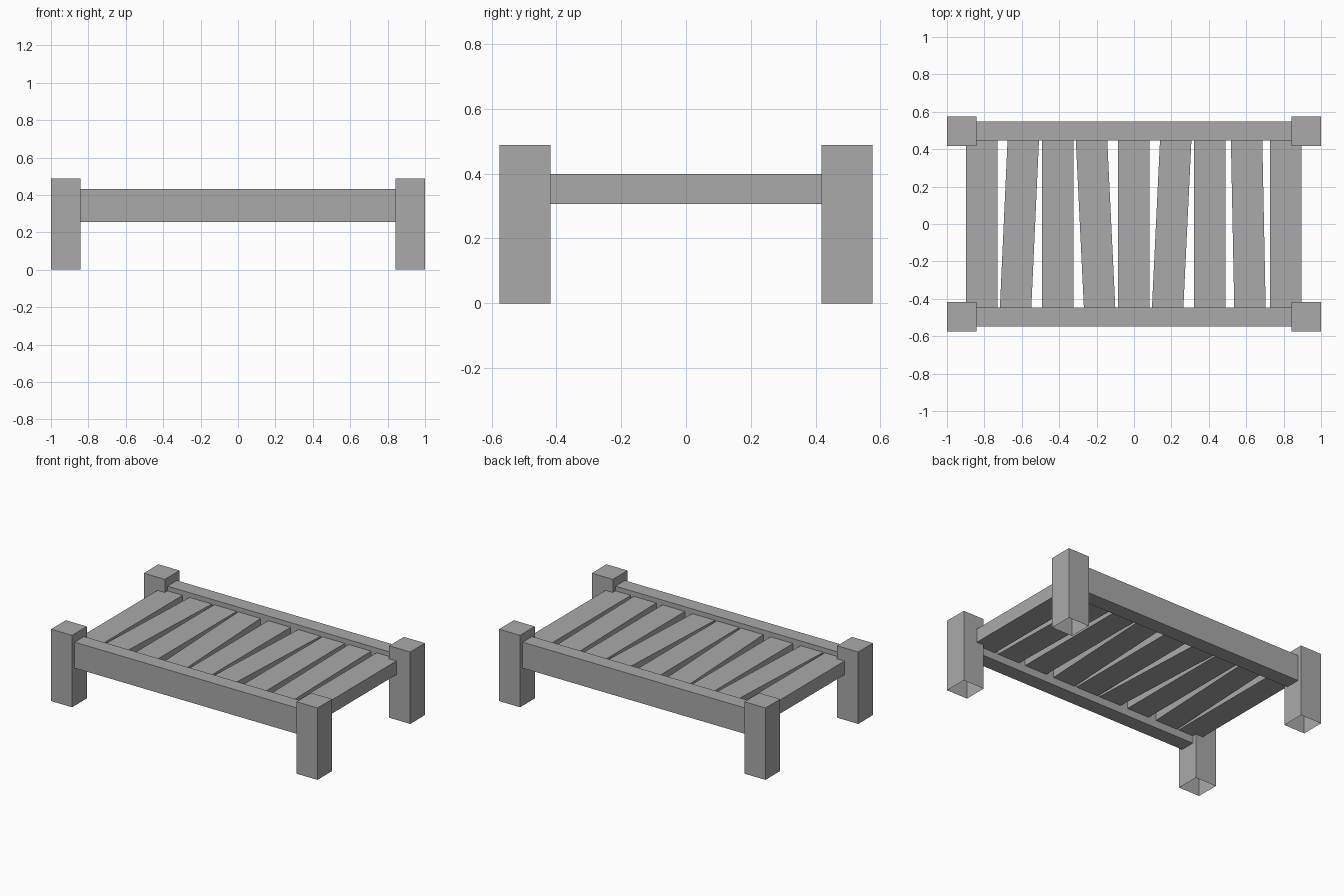
import bpy
import bmesh

cube = bpy.data.objects.get("Cube")
if cube:
    bpy.data.objects.remove(cube, do_unlink=True)

grey = bpy.data.materials.new("plain grey")
grey.use_nodes = True
colour = (0.4, 0.4, 0.4, 1)
grey.diffuse_color = colour
grey.node_tree.nodes["Principled BSDF"].inputs["Base Color"].default_value = colour


def beam(name, x, y, z, shear=0.0, open_bottom=False):
    """Box between (min, max) pairs; shear moves its front end sideways."""
    bm = bmesh.new()
    bmesh.ops.create_cube(bm, size=1)
    for v in bm.verts:
        front = v.co.y < 0
        v.co = [pair[c > 0] for pair, c in zip((x, y, z), v.co)]
        if front:
            v.co.x += shear
    if open_bottom:
        bm.normal_update()
        base = [f for f in bm.faces if f.normal.z < -0.5]
        bmesh.ops.delete(bm, geom=base, context='FACES_ONLY')
    mesh = bpy.data.meshes.new(name)
    bm.to_mesh(mesh)
    bm.free()
    mesh.materials.append(grey)
    obj = bpy.data.objects.new(name, mesh)
    bpy.context.collection.objects.link(obj)
    return obj


def mirrored(inner, outer, side):
    return sorted((inner * side, outer * side))


# Corner legs, hollow underneath, and the long rails between them
for end, side in (("front", -1), ("back", 1)):
    for hand, s in (("right", -1), ("left", 1)):
        beam(f"{end}_{hand}_leg", mirrored(0.842, 1, s),
             mirrored(0.418, 0.576, side), (0, 0.488), open_bottom=True)
    beam(f"{end}_rail", (-0.842, 0.842), mirrored(0.447, 0.548, side), (0.255, 0.431))

# Slats: left edge at the back, sideways drift of the front end
slats = [(-0.897, 0), (-0.676, -0.041), (-0.491, 0), (-0.311, 0.043), (-0.086, 0),
         (0.139, -0.043), (0.321, 0), (0.518, 0.018), (0.728, 0)]
for i, (x, drift) in enumerate(slats):
    beam(f"slat_{i + 1}", (x, x + 0.168), (-0.447, 0.447), (0.306, 0.399), drift)
